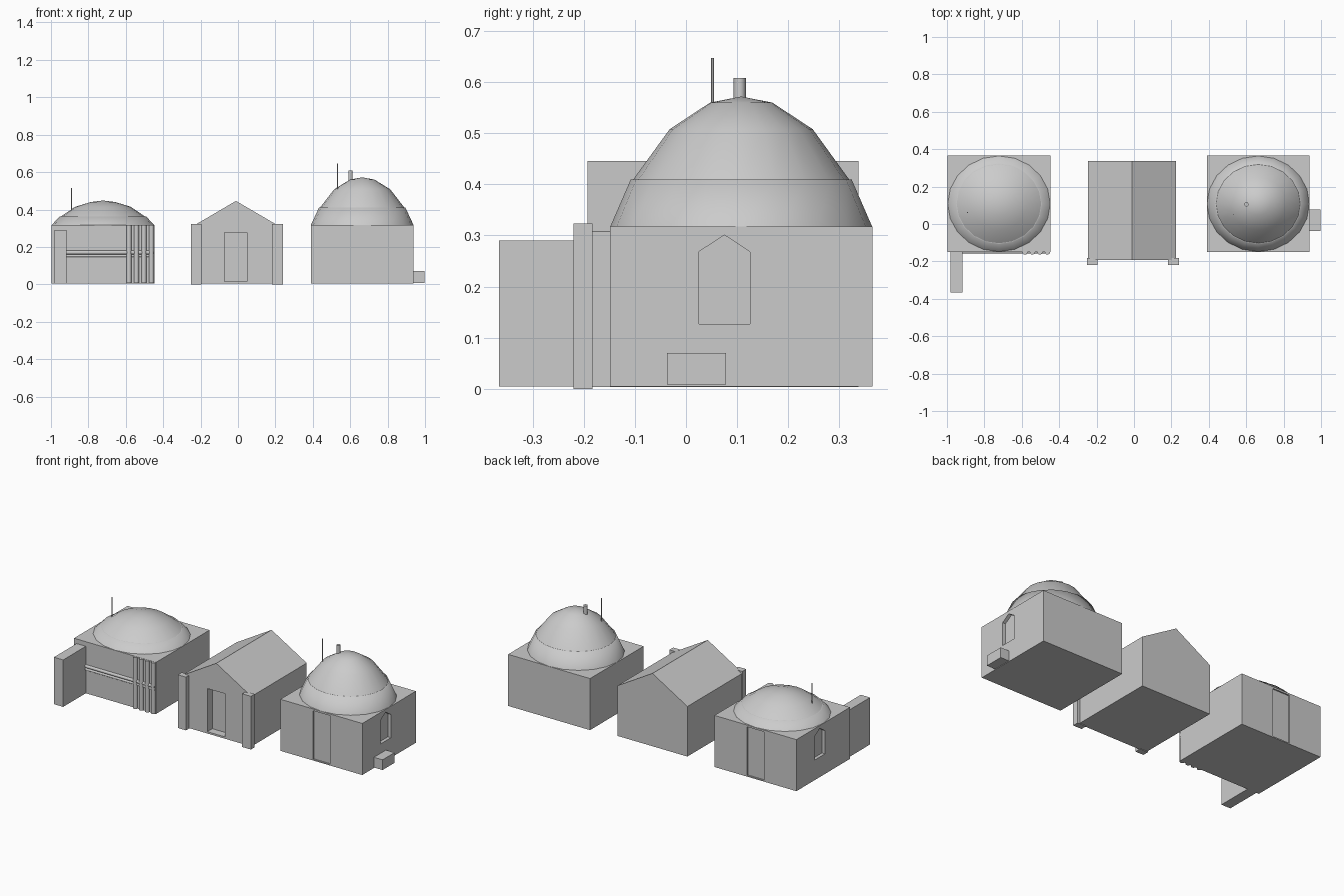
import bpy, bmesh, math

if "Cube" in bpy.data.objects:
    bpy.data.objects.remove(bpy.data.objects["Cube"])


def mesh_object(name, bm, smooth=False):
    bmesh.ops.recalc_face_normals(bm, faces=bm.faces[:])
    for f in bm.faces:
        f.smooth = smooth
    me = bpy.data.meshes.new(name)
    bm.to_mesh(me)
    bm.free()
    ob = bpy.data.objects.new(name, me)
    bpy.context.collection.objects.link(ob)
    return ob


def prism(name, outline, axis, lo, hi):
    """Extrude a 2D outline along x (outline = y,z) or y (outline = x,z)."""
    bm = bmesh.new()
    place = (lambda a, b, d: (d, a, b)) if axis == 'x' else (lambda a, b, d: (a, d, b))
    ends = [[bm.verts.new(place(a, b, d)) for a, b in outline] for d in (lo, hi)]
    bm.faces.new(ends[0])
    bm.faces.new(ends[1])
    n = len(outline)
    for i in range(n):
        j = (i + 1) % n
        bm.faces.new((ends[0][i], ends[0][j], ends[1][j], ends[1][i]))
    return mesh_object(name, bm)


def box(name, x0, x1, y0, y1, z0, z1):
    return prism(name, [(x0, z0), (x1, z0), (x1, z1), (x0, z1)], 'y', y0, y1)


def lathe(name, cx, cy, profile, sx=1.0, sides=20, smooth=True):
    """Revolve (radius, z) points; a zero radius closes to a point."""
    bm = bmesh.new()
    rings = []
    for r, z in profile:
        if r == 0:
            rings.append([bm.verts.new((cx, cy, z))] * sides)
        else:
            rings.append([bm.verts.new((cx + sx * r * math.cos(2 * math.pi * i / sides),
                                        cy + r * math.sin(2 * math.pi * i / sides), z))
                          for i in range(sides)])
    for a, b in zip(rings, rings[1:]):
        for i in range(sides):
            j = (i + 1) % sides
            bm.faces.new(list(dict.fromkeys((a[i], a[j], b[j], b[i]))))
    return mesh_object(name, bm, smooth)


def rod(name, start, end, radius, sides=10):
    """Round pipe from start to end along x or z."""
    length = max(abs(e - s) for s, e in zip(start, end))
    mid = [(s + e) / 2 for s, e in zip(start, end)]
    rot = (0, math.pi / 2, 0) if start[0] != end[0] else (0, 0, 0)
    bpy.ops.mesh.primitive_cylinder_add(vertices=sides, radius=radius, depth=length,
                                        location=mid, rotation=rot)
    bpy.context.object.name = name
    bpy.ops.object.shade_smooth_by_angle(angle=math.radians(40))


def cut(target, cutter):
    """Carve a recess and discard the cutter."""
    cutter.hide_render = True
    mod = target.modifiers.new("recess", 'BOOLEAN')
    mod.object = cutter
    mod.solver = 'EXACT'
    bpy.context.view_layer.objects.active = target
    bpy.ops.object.modifier_apply(modifier=mod.name)
    bpy.data.objects.remove(cutter)


def domed_house(side, cx, flip, lip_z, cap_heights):
    """Square house with door, pointed window, skirt and dome; flip turns it half round."""
    cy, w, d, top = 0.108, 0.275, 0.257, 0.318
    s = -1 if flip else 1
    body = box(side + "_house_walls", cx - w, cx + w, cy - d, cy + d, 0.005, top)
    # Door recess
    xs = sorted((cx - s * 0.056, cx + s * 0.057))
    ys = sorted((cy - s * (d - 0.008), cy - s * (d + 0.05)))
    cut(body, box("door_cutter", *xs, *ys, 0.012, 0.307))
    # Pointed window recess
    win = [(-0.083, 0.127), (0.017, 0.127), (0.017, 0.268), (-0.033, 0.301), (-0.083, 0.268)]
    xs = sorted((cx + s * (w - 0.02), cx + s * (w + 0.05)))
    cut(body, prism("window_cutter", [(cy + s * y, z) for y, z in win], 'x', *xs))
    # Dome skirt and cap
    lathe(side + "_dome_skirt", cx, cy, [(0.256, top), (0.216, lip_z), (0.209, lip_z)], 1.07)
    radii = (0.211, 0.14, 0.061, 0)
    lathe(side + "_dome_cap", cx, cy, list(zip(radii, cap_heights)), 1.07)


# Right house with vent box, chimney and aerial
domed_house("right", 0.664, False, 0.41, (0.41, 0.508, 0.56, 0.572))
box("vent_box", 0.93, 0.997, -0.037, 0.078, 0.008, 0.07)
rod("chimney", (0.601, 0.105, 0.5), (0.601, 0.105, 0.608), 0.012)
rod("right_aerial", (0.532, 0.052, 0.45), (0.532, 0.052, 0.647), 0.003, 6)

# Left house with aerial
domed_house("left", -0.722, True, 0.362, (0.362, 0.414, 0.44, 0.448))
rod("left_aerial", (-0.89, 0.062, 0.33), (-0.89, 0.062, 0.515), 0.003, 6)

# Side wall and pipework on the front of the left house
box("front_wing_wall", -0.98, -0.918, -0.366, -0.14, 0.005, 0.29)
for i, x in enumerate((-0.583, -0.543, -0.503, -0.463)):
    rod("upright_pipe_%d" % i, (x, -0.15, 0.006), (x, -0.15, 0.317), 0.014)
for i, (z, r) in enumerate(((0.17, 0.010), (0.152, 0.007))):
    rod("level_pipe_%d" % i, (-0.92, -0.149, z), (-0.45, -0.149, z), r)

# Middle gabled house with door recess
hall = prism("gabled_hall", [(-0.246, 0.004), (0.225, 0.004), (0.225, 0.308),
                             (-0.011, 0.446), (-0.246, 0.308)], 'y', -0.193, 0.338)
cut(hall, box("hall_door_cutter", -0.071, 0.048, -0.3, -0.145, 0.015, 0.277))

# Corner pillars
for name, x0, x1 in (("left_pillar", -0.25, -0.195), ("right_pillar", 0.182, 0.24)):
    box(name, x0, x1, -0.22, -0.183, 0.0, 0.323)
